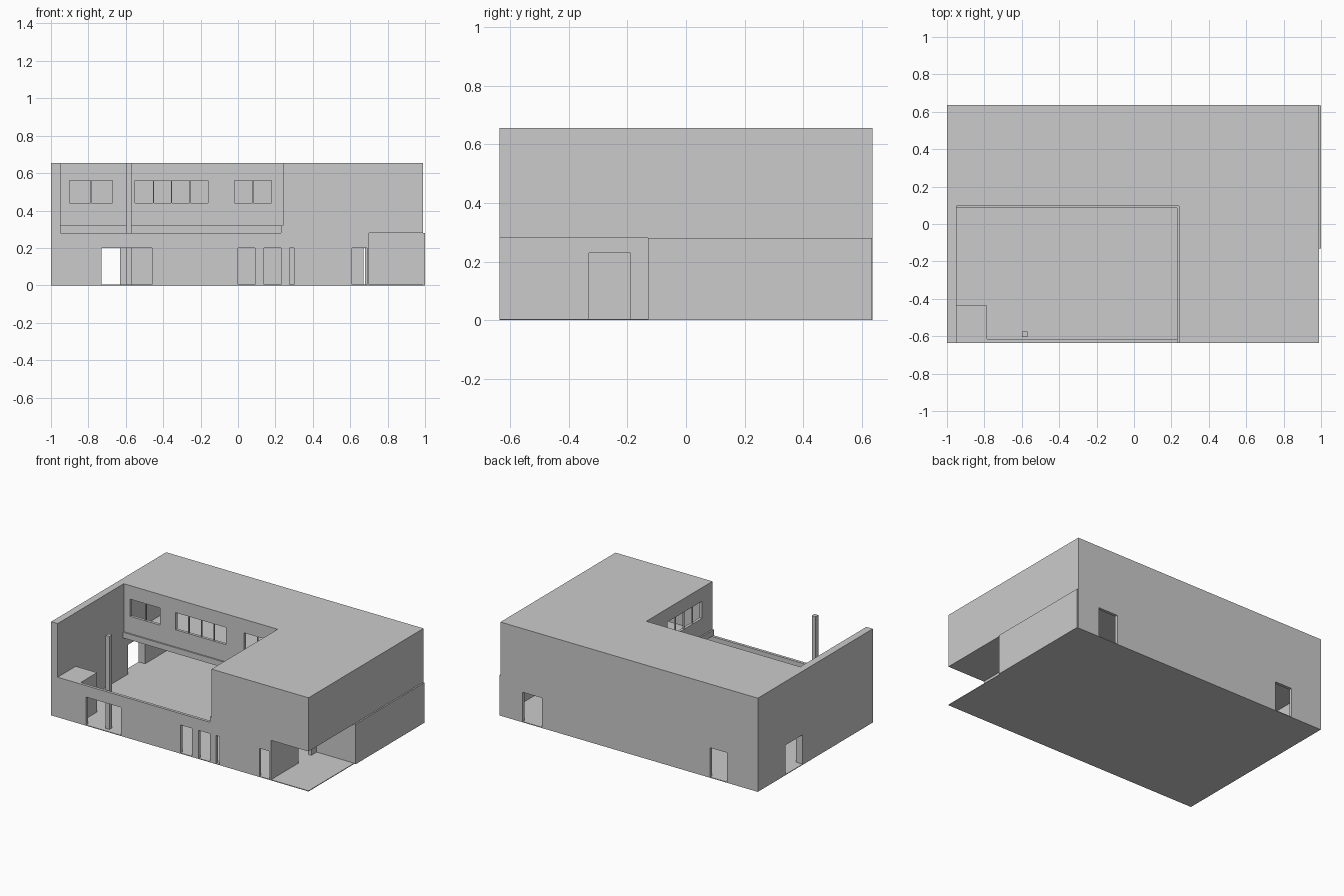
import bpy, bmesh

if "Cube" in bpy.data.objects:
    bpy.data.objects.remove(bpy.data.objects["Cube"])

Y0, Y1 = -0.635, 0.635       # front and back of the plot
ZL, ZT = 0.28, 0.655         # ground-floor ceiling and roof heights


def prism(name, outline, z0, z1):
    """Extrude a plan outline upwards."""
    bm = bmesh.new()
    face = bm.faces.new([bm.verts.new((x, y, z0)) for x, y in outline])
    ext = bmesh.ops.extrude_face_region(bm, geom=[face])
    bmesh.ops.translate(bm, vec=(0, 0, z1 - z0),
                        verts=[v for v in ext["geom"] if isinstance(v, bmesh.types.BMVert)])
    bmesh.ops.recalc_face_normals(bm, faces=bm.faces)
    me = bpy.data.meshes.new(name)
    bm.to_mesh(me)
    bm.free()
    ob = bpy.data.objects.new(name, me)
    bpy.context.collection.objects.link(ob)
    return ob


def box(name, x0, x1, y0, y1, z0, z1):
    return prism(name, [(x0, y0), (x1, y0), (x1, y1), (x0, y1)], z0, z1)


def cut(ob, cutter):
    """Subtract a cutter, then remove it."""
    mod = ob.modifiers.new("cut", "BOOLEAN")
    mod.operation, mod.solver, mod.object = "DIFFERENCE", "EXACT", cutter
    bpy.context.view_layer.objects.active = ob
    bpy.ops.object.modifier_apply(modifier=mod.name)
    bpy.data.objects.remove(cutter)


def wall_x(name, x0, x1, y0, y1, doors=(), top=ZL):
    """Wall running along x with door openings (from, to, height)."""
    ob = box(name, x0, x1, y0, y1, 0, top)
    for a, b, h in doors:
        cut(ob, box("cutter", a, b, y0 - .05, y1 + .05, -.05, h))
    return ob


def wall_y(name, x0, x1, y0, y1, doors=(), top=ZL):
    """Wall running along y with door openings."""
    ob = box(name, x0, x1, y0, y1, 0, top)
    for a, b, h in doors:
        cut(ob, box("cutter", x0 - .05, x1 + .05, a, b, -.05, h))
    return ob


# Floor slab
box("floor_slab", -1, .99, Y0, Y1, 0, .005)

# Full-height left wall with side door
wall_y("left_wall", -1, -.95, Y0, Y1, [(.14, .33, .21)], ZT)

# Ground-floor outer walls
wall_x("back_wall", -.95, .99, Y1 - .02, Y1, [(-.76, -.63, .21), (.67, .82, .21)])
wall_y("right_wall", .98, 1, -.13, Y1 - .001)
wall_x("front_wall", -.785, .27, Y0, Y0 + .02,
       [(-.73, -.46, .2), (0, .09, .2), (.14, .23, .2)])
wall_x("front_room_wall", .27, .70, Y0, Y0 + .02, [(.275, .30, .2), (.61, .69, .2)])

# Recessed corner porch
wall_y("porch_side_wall", .68, .70, Y0 + .02, -.13, [(-.33, -.19, .23)])
wall_x("porch_back_wall", .68, .98, -.13, -.11)

# Entrance block and slim post
box("entrance_block", -.95, -.785, Y0, -.435, 0, ZL)
box("tall_post", -.60, -.57, -.605, -.575, 0, ZT)

# Upper storey: hollow L-shaped volume
upper = prism("upper_storey", [(-.95, .095), (.24, .095), (.24, Y0), (.99, Y0),
                               (.99, Y1), (-.95, Y1)], ZL, ZT)
cut(upper, prism("cutter", [(-.93, .115), (.26, .115), (.26, Y0 + .02), (.97, Y0 + .02),
                            (.97, Y1 - .02), (-.93, Y1 - .02)], ZL + .015, ZT - .02))

# Courtyard windows with mullions
W0, W1 = .44, .56
for i, (a, b, n) in enumerate([(-.90, -.67, 2), (-.55, -.16, 4), (-.02, .18, 2)]):
    cut(upper, box("cutter", a, b, .05, .14, W0, W1))
    for k in range(1, n):
        m = a + (b - a) * k / n
        box(f"mullion_{i}_{k}", m - .003, m + .003, .10, .11, W0, W1)
a, b = -.52, -.14
cut(upper, box("cutter", .2, .28, a, b, W0, W1))
for k in range(1, 4):
    m = a + (b - a) * k / 4
    box(f"side_mullion_{k}", .245, .255, m - .003, m + .003, W0, W1)

# Ledge band around the courtyard
prism("courtyard_ledge", [(-.95, .095), (-.95, .085), (.23, .085), (.23, Y0), (.24, Y0),
                          (.24, .095)], ZL, .32)
